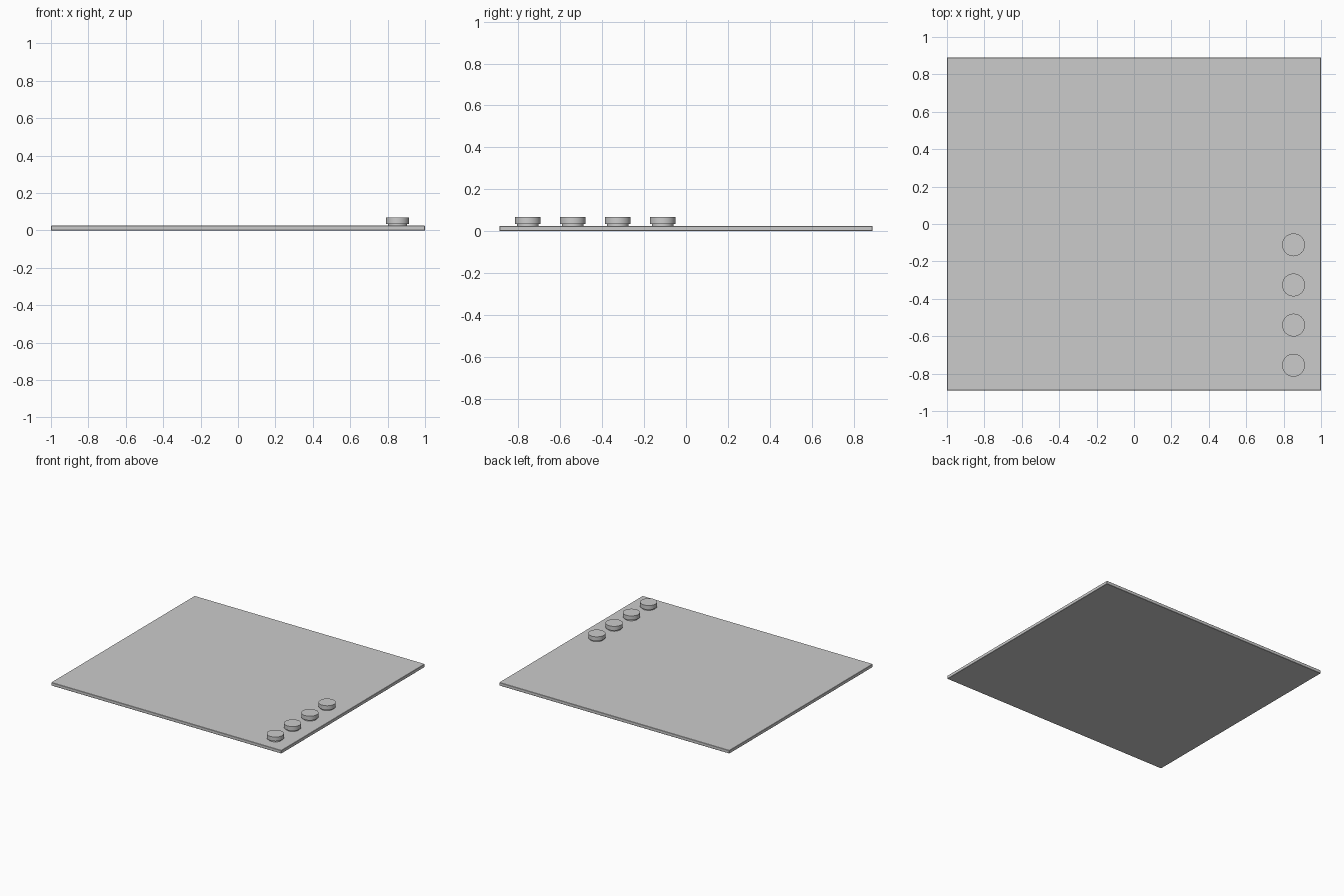
import bpy, bmesh, math
from mathutils import Matrix

if "Cube" in bpy.data.objects:
    bpy.data.objects.remove(bpy.data.objects["Cube"])


def make_object(name, bm):
    mesh = bpy.data.meshes.new(name)
    bm.to_mesh(mesh)
    bm.free()
    obj = bpy.data.objects.new(name, mesh)
    bpy.context.collection.objects.link(obj)
    return obj


def lathe(name, profile, location, sides=48):
    # Revolve a (radius, height) profile around z
    bm = bmesh.new()
    verts = [bm.verts.new((r, 0, z)) for r, z in profile]
    edges = [bm.edges.new(pair) for pair in zip(verts, verts[1:])]
    bmesh.ops.spin(bm, geom=verts + edges, axis=(0, 0, 1), cent=(0, 0, 0),
                   angle=math.tau, steps=sides)
    bmesh.ops.remove_doubles(bm, verts=bm.verts, dist=1e-5)
    bmesh.ops.recalc_face_normals(bm, faces=bm.faces)
    obj = make_object(name, bm)
    obj.location = location
    bpy.ops.object.select_all(action='DESELECT')
    obj.select_set(True)
    bpy.context.view_layer.objects.active = obj
    bpy.ops.object.shade_smooth_by_angle(angle=math.radians(30))
    return obj


# Flat cooktop plate with a fine edge bevel
THICK = 0.025
bm = bmesh.new()
bmesh.ops.create_cube(bm, size=1, matrix=Matrix.Translation((0, 0, THICK / 2))
                      @ Matrix.Diagonal((2, 1.78, THICK, 1)))
plate = make_object("cooktop_plate", bm)
bevel = plate.modifiers.new("edge", 'BEVEL')
bevel.width = 0.002
bevel.segments = 1

# Control knobs: narrow neck under a wider cap
knob_profile = [(0, 0), (0.051, 0), (0.051, 0.011), (0.061, 0.011),
                (0.061, 0.044), (0, 0.044)]
for i in range(4):
    lathe(f"control_knob_{i + 1}", knob_profile,
          (0.853, -0.755 + i * 0.2145, THICK - 0.001))
